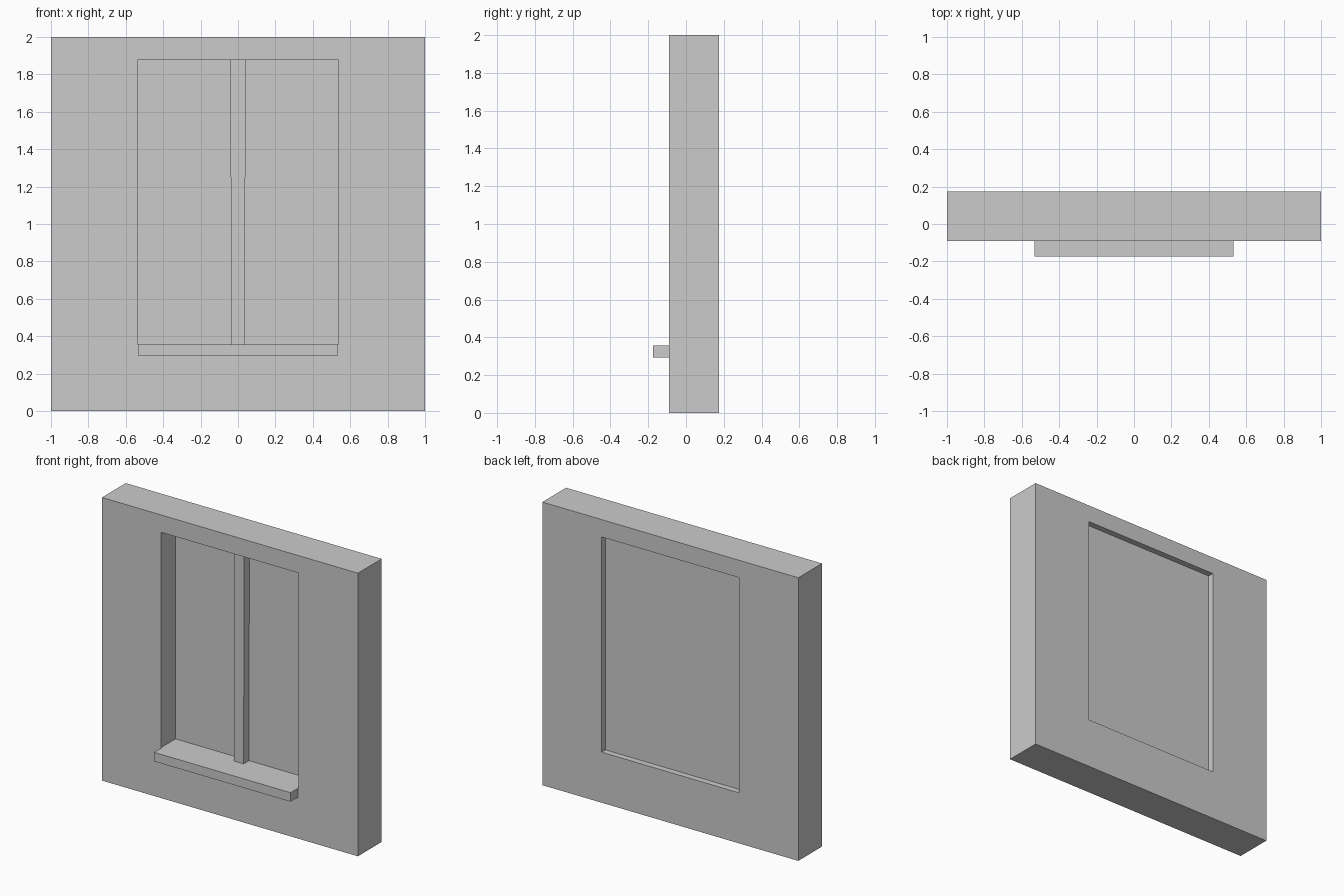
import bpy, bmesh

if "Cube" in bpy.data.objects:
    bpy.data.objects.remove(bpy.data.objects["Cube"])


def make_object(name, bm):
    bmesh.ops.recalc_face_normals(bm, faces=bm.faces)
    mesh = bpy.data.meshes.new(name)
    bm.to_mesh(mesh)
    bm.free()
    obj = bpy.data.objects.new(name, mesh)
    bpy.context.collection.objects.link(obj)
    return obj


def prism(name, profile, y0, y1):
    """Extrude an x/z outline from y0 to y1."""
    bm = bmesh.new()
    face = bm.faces.new([bm.verts.new((x, y0, z)) for x, z in profile])
    ext = bmesh.ops.extrude_face_region(bm, geom=[face], use_keep_orig=True)
    verts = [g for g in ext["geom"] if isinstance(g, bmesh.types.BMVert)]
    bmesh.ops.translate(bm, verts=verts, vec=(0, y1 - y0, 0))
    return make_object(name, bm)


def rect(half_w, z0, z1):
    return [(-half_w, z0), (half_w, z0), (half_w, z1), (-half_w, z1)]


def ring(name, outer, inner, y0, y1):
    """Rectangular wall with a rectangular opening through it."""
    bm = bmesh.new()
    loops = [[bm.verts.new((x, y, z)) for x, z in pts]
             for pts, y in ((outer, y0), (inner, y0), (inner, y1), (outer, y1))]
    for a, b in zip(loops, loops[1:] + loops[:1]):
        for i in range(4):
            j = (i + 1) % 4
            bm.faces.new((a[i], a[j], b[j], b[i]))
    return make_object(name, bm)


FRONT, BACK = -0.09, 0.175
SILL_TOP, HEAD = 0.357, 1.877
PANE_FRONT, PANE_BACK = 0.07, 0.132
opening = rect(0.537, SILL_TOP, HEAD)

# Wall with window opening
ring("wall", rect(1.0, 0.0, 2.0), opening, FRONT, BACK)

# Recessed window panel
prism("window_pane", opening, PANE_FRONT, PANE_BACK)

# Central upright, very slightly narrower at the foot
prism("mullion", [(-0.037, SILL_TOP), (0.037, SILL_TOP), (0.04, HEAD), (-0.04, HEAD)],
      0.01, PANE_FRONT)

# Projecting sill
prism("window_sill", rect(0.533, 0.293, SILL_TOP), -0.175, FRONT)
